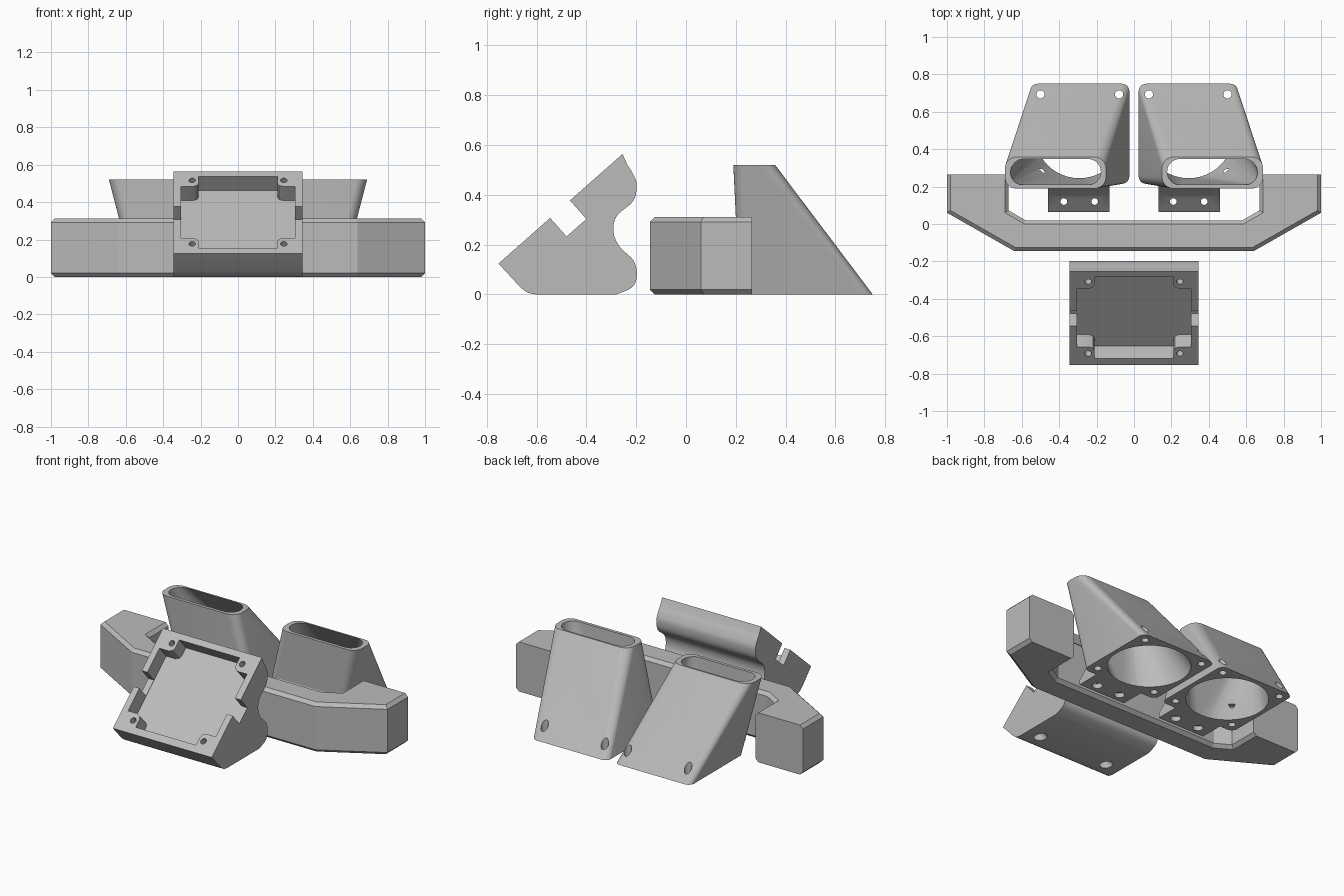
import bpy, bmesh
from math import pi, cos, sin, radians
from mathutils import Matrix, Vector

if "Cube" in bpy.data.objects:
    bpy.data.objects.remove(bpy.data.objects["Cube"], do_unlink=True)

grey = bpy.data.materials.new("plain_grey")
grey.use_nodes = True
COLOUR = (0.5, 0.5, 0.5, 1)
grey.diffuse_color = COLOUR
grey.node_tree.nodes["Principled BSDF"].inputs["Base Color"].default_value = COLOUR


def finish(name, bm):
    bmesh.ops.recalc_face_normals(bm, faces=bm.faces[:])
    mesh = bpy.data.meshes.new(name)
    bm.to_mesh(mesh)
    bm.free()
    mesh.materials.append(grey)
    ob = bpy.data.objects.new(name, mesh)
    bpy.context.collection.objects.link(ob)
    return ob


def prism(name, pts, low, high, frame=Matrix(), chamfer=0, keep=None):
    """Extrude a flat outline along the frame's z axis."""
    bm = bmesh.new()
    face = bm.faces.new([bm.verts.new((a, b, low)) for a, b in pts])
    out = bmesh.ops.extrude_face_region(bm, geom=[face])
    top = [v for v in out["geom"] if isinstance(v, bmesh.types.BMVert)]
    bmesh.ops.translate(bm, verts=top, vec=(0, 0, high - low))
    bmesh.ops.recalc_face_normals(bm, faces=bm.faces[:])
    if chamfer:
        rim = [e for e in bm.edges
               if abs(e.verts[0].co.z - e.verts[1].co.z) < 1e-5 and not keep(e)]
        bmesh.ops.bevel(bm, geom=rim, offset=chamfer, segments=1, affect='EDGES')
    bm.transform(frame)
    return finish(name, bm)


def hull(name, *loops):
    bm = bmesh.new()
    for pts, z in loops:
        for a, b in pts:
            bm.verts.new((a, b, z))
    bmesh.ops.convex_hull(bm, input=bm.verts[:])
    return finish(name, bm)


def ring(cx, cy, r, n=24, turn=0):
    return [(cx + r * cos(turn + 2 * pi * i / n), cy + r * sin(turn + 2 * pi * i / n))
            for i in range(n)]


def rounded(x0, x1, y0, y1, r, n=8):
    pts = []
    corners = [(x1 - r, y1 - r), (x0 + r, y1 - r), (x0 + r, y0 + r), (x1 - r, y0 + r)]
    for k, (cx, cy) in enumerate(corners):
        for i in range(n + 1):
            t = (k + i / n) * pi / 2
            pts.append((cx + r * cos(t), cy + r * sin(t)))
    return pts


def spline(pts, steps=5):
    """Smooth path through the given points."""
    p = [Vector(q) for q in pts]
    p = [p[0]] + p + [p[-1]]
    out = []
    for a, b, c, d in zip(p, p[1:], p[2:], p[3:]):
        for i in range(steps):
            t = i / steps
            out.append(0.5 * (2 * b + (c - a) * t + (2 * a - 5 * b + 4 * c - d) * t ** 2
                              + (3 * b - a - 3 * c + d) * t ** 3))
    return out + [p[-1]]


def cut(ob, *cutters):
    bpy.context.view_layer.objects.active = ob
    for c in cutters:
        c.hide_render = True
        m = ob.modifiers.new("cut", 'BOOLEAN')
        m.operation, m.solver, m.object = 'DIFFERENCE', 'EXACT', c
        bpy.ops.object.modifier_apply(modifier=m.name)
        bpy.data.objects.remove(c, do_unlink=True)


def shade(ob, angle=32):
    bpy.ops.object.select_all(action='DESELECT')
    ob.select_set(True)
    bpy.context.view_layer.objects.active = ob
    bpy.ops.object.shade_smooth_by_angle(angle=radians(angle))


# Frames: outline axes mapped to (x, z) looking along y, and (y, z) along x
ALONG_Y = Matrix(((1, 0, 0, 0), (0, 0, 1, 0), (0, 1, 0, 0), (0, 0, 0, 1)))
ALONG_X = Matrix(((0, 0, 1, 0), (1, 0, 0, 0), (0, 1, 0, 0), (0, 0, 0, 1)))

# Cross bar with chamfered rims and hex nut pockets
half = [(0.64, -0.145), (1, 0.06), (1, 0.265), (0.67, 0.265), (0.67, 0.072), (0.58, 0.02)]
outline = half + [(-x, y) for x, y in reversed(half)]
bar = prism("cross_bar", outline, 0, 0.312, chamfer=0.02,
            keep=lambda e: min(v.co.y for v in e.verts) > 0.26)
for s in (-1, 1):
    cut(bar,
        prism("hex", ring(s * 0.835, 0.156, 0.088, 6, pi / 2), -0.3, 0.1, ALONG_Y),
        prism("bolt", ring(s * 0.835, 0.156, 0.04), 0.05, 0.4, ALONG_Y))
shade(bar, 20)

# Fan ducts with mounting tabs, one each side
for s, side in ((-1, "right"), (1, "left")):
    def flip(pts):
        return [(s * x, y) for x, y in pts]

    cx, cy = 0.29, 0.483
    duct = hull("duct_" + side,
                (flip(rounded(0.025, 0.555, 0.215, 0.75, 0.04)), 0),
                (flip(rounded(0.15, 0.69, 0.19, 0.358, 0.06)), 0.52))
    mouth = flip(rounded(0.18, 0.66, 0.21, 0.34, 0.064, 12))
    bore = flip(ring(cx, cy, 0.237, 48))
    cut(duct, hull("bore", (bore, -0.01), (bore, 0.005), (mouth, 0.515), (mouth, 0.53)))
    for dx in (-0.21, 0.21):
        for dy in (-0.21, 0.21):
            cut(duct, prism("screw", ring(s * (cx + dx), cy + dy, 0.022, 16), -0.05, 0.13))
    shade(duct)

    tab = prism("tab_" + side,
                [(0.065, 0), (0.065, 0.03), (0.155, 0.11), (0.205, 0.2), (0.216, 0)],
                0.13, 0.46, ALONG_X)
    if s < 0:
        tab.data.transform(Matrix.Scale(-1, 4, (1, 0, 0)))
        tab.data.flip_normals()
    for hx in (0.21, 0.375):
        cut(tab, prism("hole", ring(s * hx, 0.12, 0.018, 16), -0.05, 0.3),
            prism("counterbore", ring(s * hx, 0.12, 0.03, 16), -0.05, 0.03))
    shade(tab)

# Tilted housing: side profile extruded across the width
back = spline([(-0.235, 0.52), (-0.213, 0.485), (-0.198, 0.44), (-0.212, 0.375),
               (-0.278, 0.315), (-0.291, 0.25), (-0.265, 0.19), (-0.212, 0.138),
               (-0.197, 0.08), (-0.215, 0.03), (-0.28, 0)])
toe = spline([(-0.6, 0), (-0.637, 0.008), (-0.668, 0.032)], 3)
profile = [(-0.753, 0.124), (-0.255, 0.564)] + [tuple(p) for p in back + toe]
housing = prism("housing", profile, -0.345, 0.345, ALONG_X)

# Tilted frame on the housing face: x across, y up the slope, z outward
u = Vector((0, 0.498, 0.44)).normalized()
n = Vector((0, -u.z, u.y))
face = Matrix(((1, 0, 0, 0), (0, u.y, n.y, -0.753), (0, u.z, n.z, 0.124), (0, 0, 0, 1)))

# Pocket leaving a boss in every corner
quarter = [(0.305, 0.208), (0.24, 0.208), (0.219, 0.217), (0.21, 0.238), (0.21, 0.29)]
top = quarter + [(-x, y) for x, y in reversed(quarter)]
pocket = [(x, y + 0.335) for x, y in top + [(-x, -y) for x, y in top]]
slot = [(-0.4, 0.277), (0.4, 0.277), (0.4, 0.383), (-0.4, 0.383)]
cut(housing, prism("pocket", pocket, -0.1, 0.05, face),
    prism("slot", slot, -0.0995, 0.05, face))
for x in (-0.245, 0.245):
    cut(housing,
        prism("upper_screw", ring(x, 0.593, 0.018, 16), -0.1, 0.05, face),
        prism("lower_screw", ring(x, 0.08, 0.018, 16), -0.4, 0.05, face),
        prism("head_bore", ring(x, 0.08, 0.033, 16), -0.4, -0.14, face))
shade(housing)
